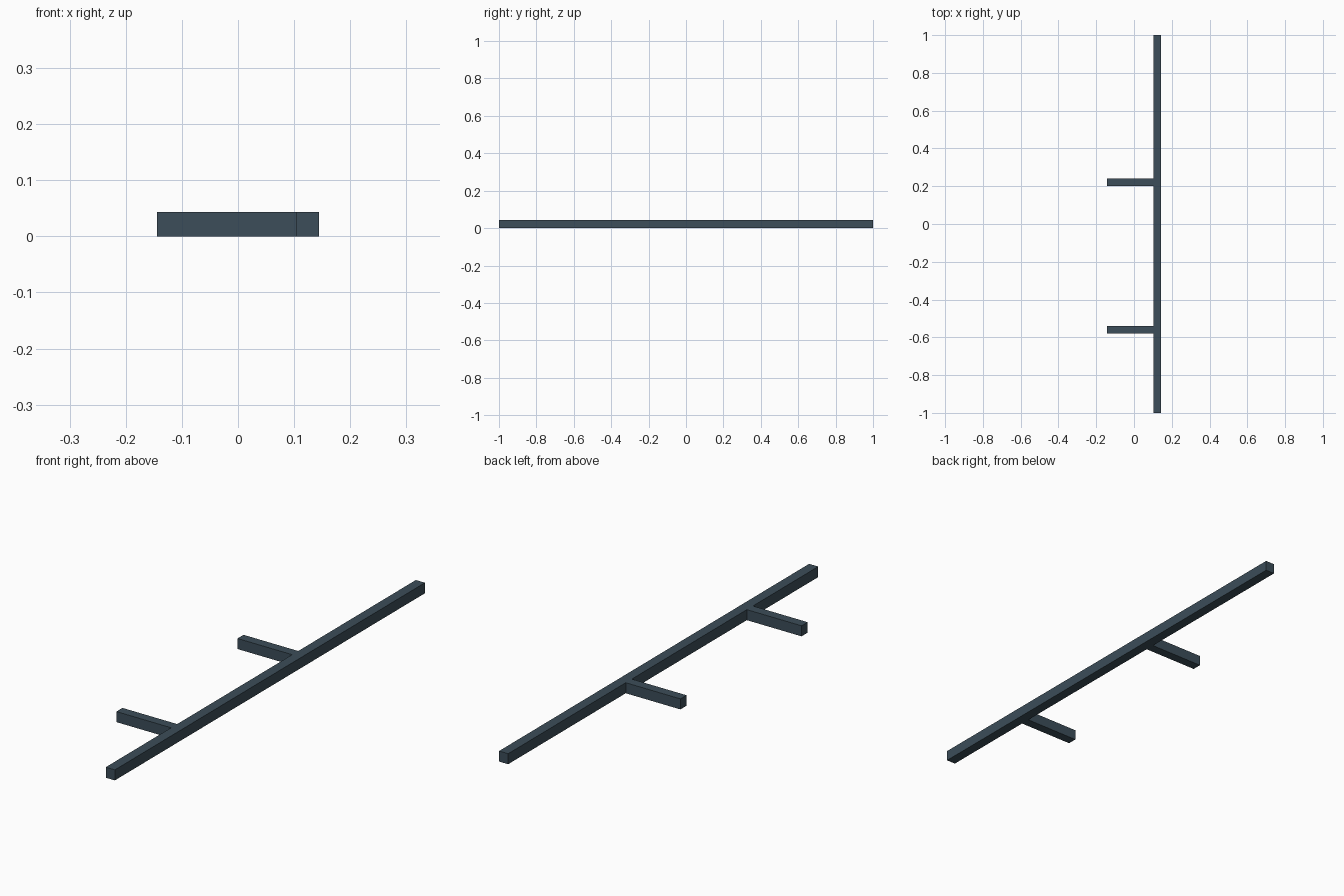
import bpy

if "Cube" in bpy.data.objects:
    bpy.data.objects.remove(bpy.data.objects["Cube"])

# dark slate paint
paint = bpy.data.materials.new("slate_paint")
paint.diffuse_color = (0.045, 0.075, 0.1, 1)
paint.use_nodes = True
paint.node_tree.nodes["Principled BSDF"].inputs["Base Color"].default_value = paint.diffuse_color

HEIGHT = 0.043
X_BACK, X_JOINT, X_FACE = -0.144, 0.103, 0.144


def beam(name, x0, x1, y0, y1):
    """Rectangular beam resting on the ground between the given limits."""
    bpy.ops.mesh.primitive_cube_add(
        size=1, location=((x0 + x1) / 2, (y0 + y1) / 2, HEIGHT / 2))
    ob = bpy.context.object
    ob.name = name
    ob.scale = (x1 - x0, y1 - y0, HEIGHT)
    bpy.ops.object.transform_apply(location=False, rotation=False, scale=True)
    ob.data.materials.append(paint)
    return ob


# long rail
beam("long_rail", X_JOINT, X_FACE, -1, 1)

# two support arms butted against the rail
for name, y in (("front_arm", -0.559), ("rear_arm", 0.222)):
    beam(name, X_BACK, X_JOINT, y - 0.0195, y + 0.0195)
